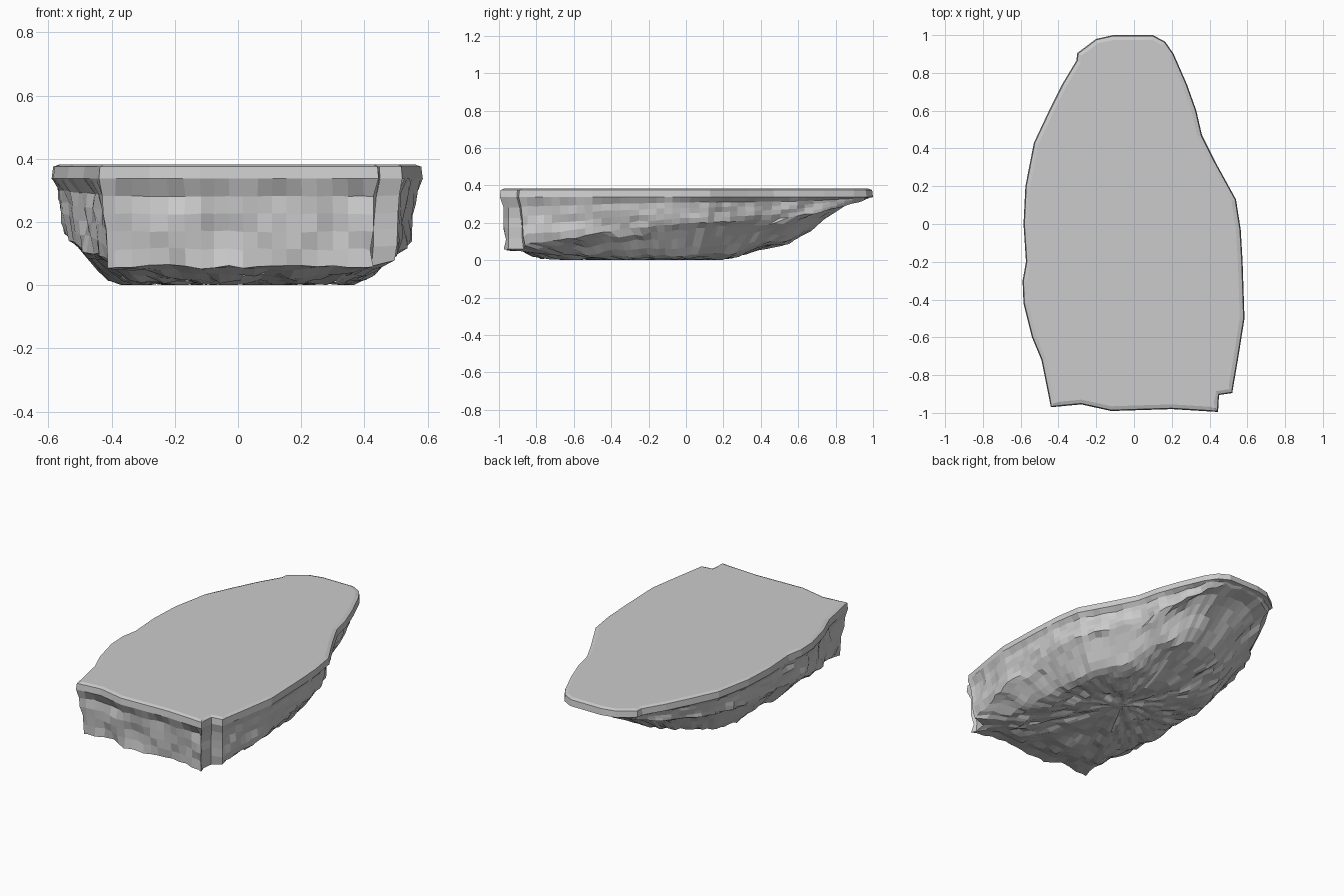
import bpy, bmesh, math
from mathutils import Vector, noise

if "Cube" in bpy.data.objects:
    bpy.data.objects.remove(bpy.data.objects["Cube"])

# Plan outline of the slab, counter-clockwise from the front left corner
OUTLINE = [(-.44, -.97), (-.28, -.955), (-.12, -.99), (.2, -.98), (.445, -.995), (.45, -.905),
           (.52, -.895), (.55, -.72), (.585, -.5), (.575, -.2), (.565, -.03), (.54, .13),
           (.43, .33), (.36, .47), (.33, .6), (.28, .74), (.21, .9), (.165, .965), (.1, 1),
           (-.11, 1), (-.2, .98), (-.3, .905), (-.305, .865), (-.38, .74), (-.45, .6),
           (-.53, .43), (-.575, .2), (-.585, 0), (-.572, -.2), (-.59, -.3), (-.585, -.42),
           (-.54, -.6), (-.49, -.72)]
# Height along y: lower edge of the side wall, and the underside keel
WALL = [(-1, .06), (-.91, .065), (-.88, .09), (-.6, .12), (-.4, .16), (0, .2), (.5, .225), (.75, .26), (1, .33)]
KEEL = [(-1, .03), (-.85, .012), (.22, .012), (.35, .06), (.57, .1), (.64, .16), (.8, .21), (.9, .26), (1, .32)]
TOP, LIP = .385, .34
CENTRE = Vector((0, -.1))


def interp(table, v):
    for (a, za), (b, zb) in zip(table, table[1:]):
        if v <= b:
            t = max(0, (v - a) / (b - a))
            return za + (zb - za) * t
    return table[-1][1]


def resample(points, step):
    out = []
    for i, p in enumerate(points):
        a, b = Vector(p), Vector(points[(i + 1) % len(points)])
        n = max(1, round((b - a).length / step))
        out += [a.lerp(b, k / n) for k in range(n)]
    return out


def smooth(t):
    t = min(1, max(0, t))
    return t * t * (3 - 2 * t)


pts = resample(OUTLINE, .048)
count = len(pts)
normals = []
for i in range(count):
    d = pts[(i + 1) % count] - pts[i - 1]
    normals.append(Vector((d.y, -d.x)).normalized())

bm = bmesh.new()
rings = []


def add_ring(func):
    ring = [bm.verts.new(func(p, n)) for p, n in zip(pts, normals)]
    if rings:
        for i in range(count):
            j = (i + 1) % count
            bm.faces.new((rings[-1][i], ring[i], ring[j], rings[-1][j]))
    rings.append(ring)


def rough(x, y, z, freq):
    return noise.noise(Vector((x, y, z)) * freq)


# Worn top edge
for inset, z in ((.025, TOP), (.005, .378), (0, LIP)):
    add_ring(lambda p, n: (*(p - n * inset), z))

# Broken side walls
for k in range(1, 6):
    f = k / 5

    def wall(p, n):
        z = LIP + (interp(WALL, p.y) - LIP) * f
        push = -.02 - .02 * f + .02 * rough(p.x, p.y, z, 9) + .016 * rough(p.x, p.y, z, 22)
        q = p + n * push
        return (q.x, q.y, z + .012 * f * rough(p.x, p.y, z, 14))
    add_ring(wall)

# Rugged underside sloping in to the keel
for s in (.88, .82, .76, .7, .63, .56, .48, .4, .32, .24, .16, .08):
    def under(p, n):
        q = CENTRE + (p - CENTRE) * s
        w, b = interp(WALL, p.y), interp(KEEL, q.y)
        z = w + (b - w) * smooth((.97 - s) / .33)
        if p.y > .3:
            z = max(z, b)
        z += .022 * rough(q.x, q.y, 1, 8) + .018 * rough(q.x, q.y, 3, 20)
        return (q.x, q.y, max(.003, z))
    add_ring(under)

# Flat top and closed bottom
bm.faces.new(rings[0])
low = bm.verts.new((CENTRE.x, CENTRE.y, .01))
for i in range(count):
    bm.faces.new((rings[-1][i], low, rings[-1][(i + 1) % count]))
bmesh.ops.recalc_face_normals(bm, faces=bm.faces[:])

# Rest exactly on the ground
base = min(v.co.z for v in bm.verts)
bmesh.ops.translate(bm, verts=bm.verts[:], vec=(0, 0, -base))

mesh = bpy.data.meshes.new("rock_ledge")
bm.to_mesh(mesh)
bm.free()
bpy.context.collection.objects.link(bpy.data.objects.new("rock_ledge", mesh))
